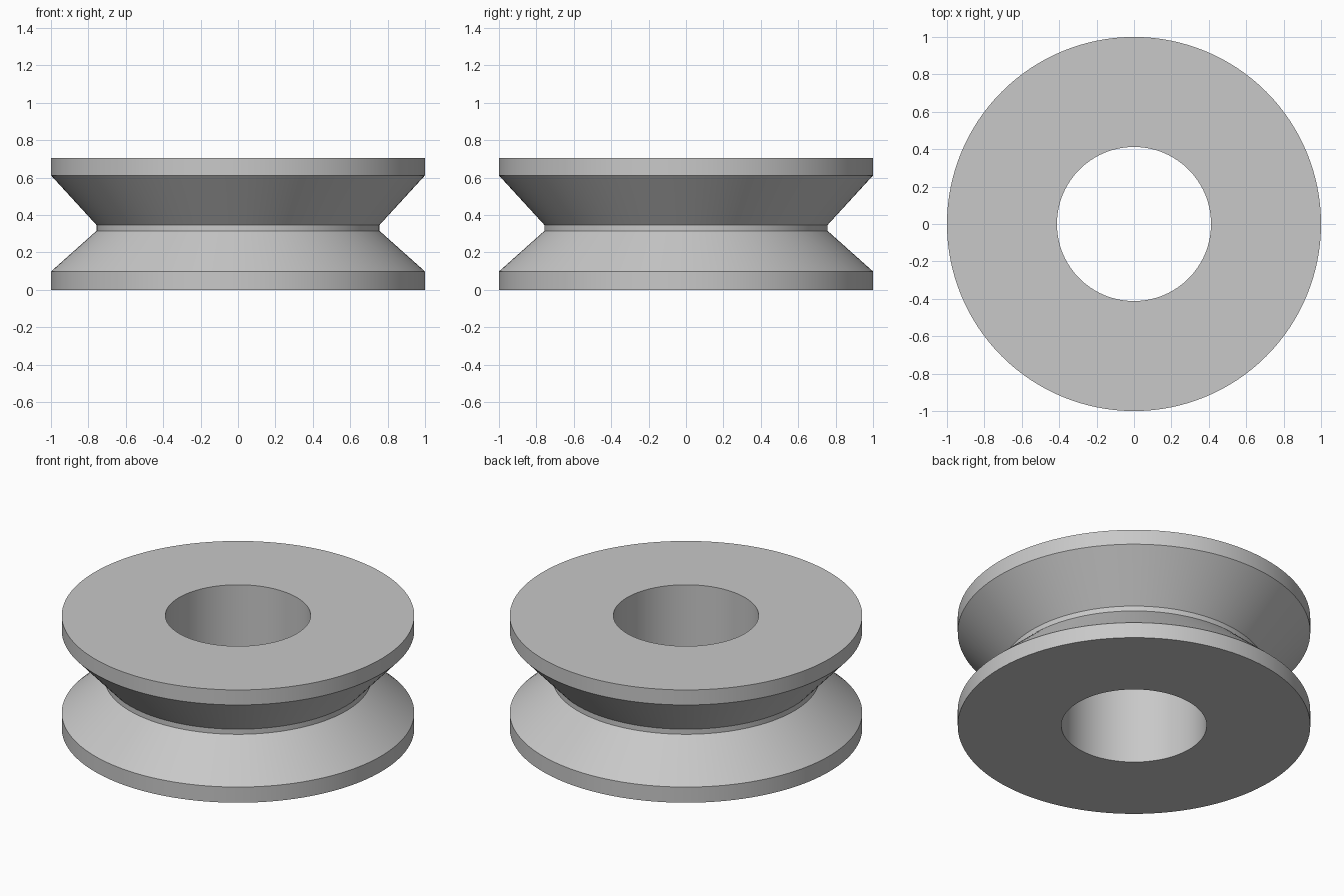
import bpy, bmesh, math

cube = bpy.data.objects.get("Cube")
if cube:
    bpy.data.objects.remove(cube, do_unlink=True)

# Plain grey material
grey = bpy.data.materials.new("plain_grey")
grey.use_nodes = True
color = (0.58, 0.58, 0.58, 1)
grey.diffuse_color = color
grey.node_tree.nodes["Principled BSDF"].inputs["Base Color"].default_value = color

# Half section of the wheel: rims, V groove, bore (radius, height)
SEGMENTS = 128
BORE = 0.412
HEIGHT = 0.706
profile = [(BORE, 0), (1, 0), (1, 0.098), (0.757, 0.315), (0.757, 0.347),
           (1, 0.612), (1, HEIGHT), (BORE, HEIGHT)]

# Revolve the closed section around z
bm = bmesh.new()
rings = []
for i in range(SEGMENTS):
    a = 2 * math.pi * i / SEGMENTS
    rings.append([bm.verts.new((r * math.cos(a), r * math.sin(a), z)) for r, z in profile])
for i, ring in enumerate(rings):
    following = rings[(i + 1) % SEGMENTS]
    for j in range(len(profile)):
        k = (j + 1) % len(profile)
        bm.faces.new((ring[j], following[j], following[k], ring[k]))
bmesh.ops.recalc_face_normals(bm, faces=bm.faces)

mesh = bpy.data.meshes.new("grooved_wheel")
bm.to_mesh(mesh)
bm.free()
mesh.materials.append(grey)
wheel = bpy.data.objects.new("grooved_wheel", mesh)
bpy.context.collection.objects.link(wheel)

# Smooth round surfaces, sharp rims
bpy.ops.object.select_all(action="DESELECT")
wheel.select_set(True)
bpy.context.view_layer.objects.active = wheel
bpy.ops.object.shade_smooth_by_angle(angle=math.radians(30))
